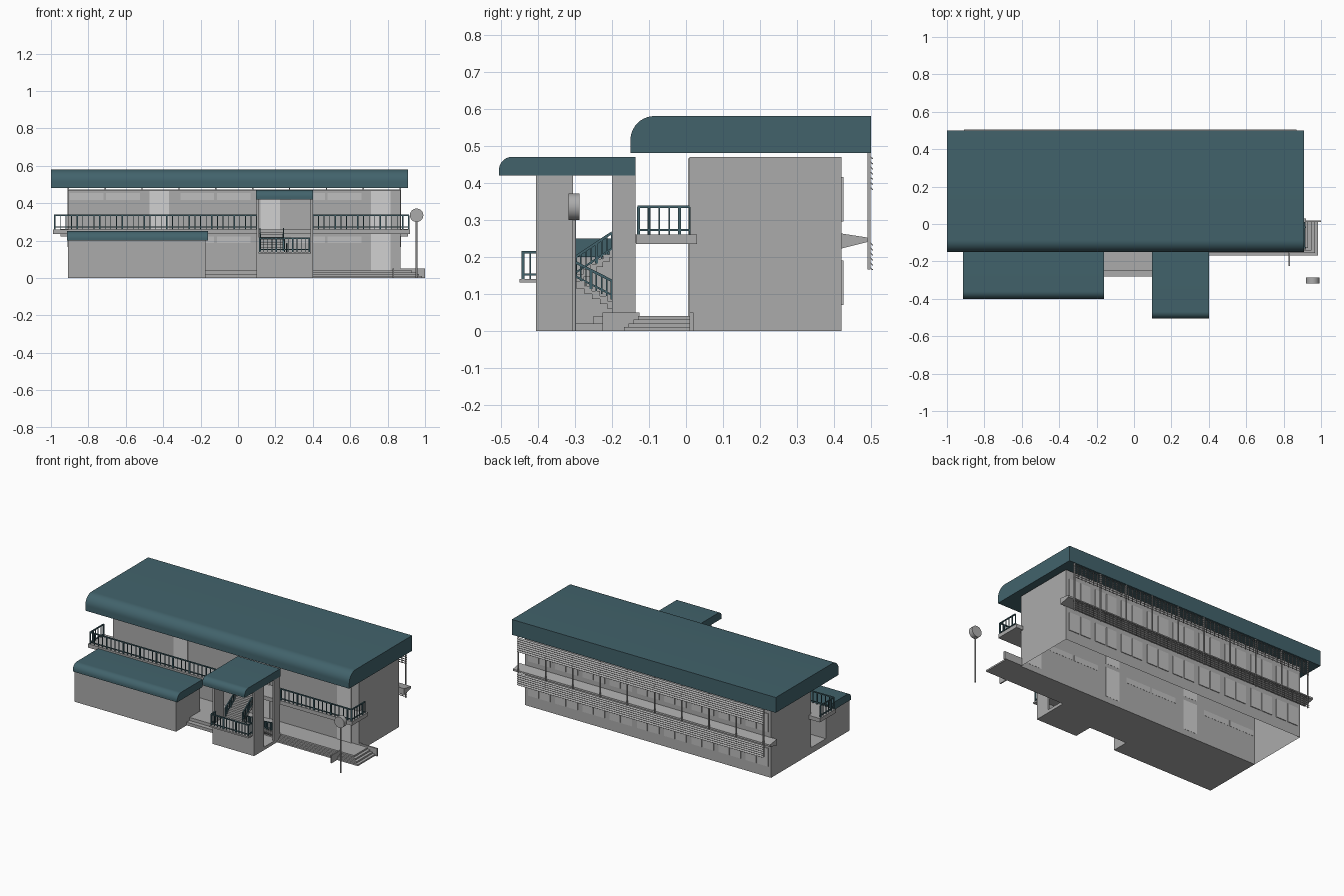
import bpy, bmesh, math
from mathutils import Vector, Matrix

cube = bpy.data.objects.get("Cube")
if cube:
    bpy.data.objects.remove(cube, do_unlink=True)


def material(name, rgb):
    m = bpy.data.materials.new(name)
    m.use_nodes = True
    m.diffuse_color = (*rgb, 1)
    m.node_tree.nodes["Principled BSDF"].inputs["Base Color"].default_value = (*rgb, 1)
    return m


TEAL = material("teal", (0.054, 0.124, 0.148))
GREY = material("concrete grey", (0.41, 0.41, 0.41))
GLASS = material("window grey", (0.52, 0.52, 0.52))
DOOR = material("door pale grey", (0.64, 0.64, 0.64))


def finish(bm, name, mat):
    bmesh.ops.recalc_face_normals(bm, faces=bm.faces)
    mesh = bpy.data.meshes.new(name)
    bm.to_mesh(mesh)
    bm.free()
    mesh.materials.append(mat)
    ob = bpy.data.objects.new(name, mesh)
    bpy.context.collection.objects.link(ob)
    return ob


def add_box(bm, x, y, z):
    size = (x[1] - x[0], y[1] - y[0], z[1] - z[0], 1)
    mid = Vector((x[0] + x[1], y[0] + y[1], z[0] + z[1])) / 2
    bmesh.ops.create_cube(bm, size=1, matrix=Matrix.Translation(mid) @ Matrix.Diagonal(size))


def boxes(name, mat, *parts):
    bm = bmesh.new()
    for p in parts:
        add_box(bm, *p)
    return finish(bm, name, mat)


def add_beam(bm, a, b, t):
    a, b = Vector(a), Vector(b)
    d = b - a
    m = Matrix.Translation((a + b) / 2) @ d.to_track_quat("Z", "Y").to_matrix().to_4x4()
    bmesh.ops.create_cube(bm, size=1, matrix=m @ Matrix.Diagonal((t, t, d.length, 1)))


def extrude_profile(name, mat, x0, x1, profile):
    bm = bmesh.new()
    face = bm.faces.new([bm.verts.new((x0, y, z)) for y, z in profile])
    ext = bmesh.ops.extrude_face_region(bm, geom=[face], use_keep_orig=True)
    moved = [v for v in ext["geom"] if isinstance(v, bmesh.types.BMVert)]
    bmesh.ops.translate(bm, verts=moved, vec=(x1 - x0, 0, 0))
    return finish(bm, name, mat)


def smooth(ob):
    bpy.ops.object.select_all(action="DESELECT")
    ob.select_set(True)
    bpy.context.view_layer.objects.active = ob
    bpy.ops.object.shade_smooth_by_angle(angle=math.radians(30))


def roof(name, x, y, z, r):
    # Slab with its upper front edge rounded
    arc = [math.pi / 2 * i / 10 for i in range(11)]
    front = [(y[0] + r - r * math.cos(a), z[1] - r + r * math.sin(a)) for a in arc]
    smooth(extrude_profile(name, TEAL, *x, [(y[1], z[0]), (y[0], z[0]), *front, (y[1], z[1])]))


def railing(name, path, height, step):
    # Top and bottom rails with evenly spaced upright bars
    bm = bmesh.new()
    up = Vector((0, 0, height))
    foot = Vector((0, 0, 0.012))
    for a, b in zip(path, path[1:]):
        a, b = Vector(a), Vector(b)
        add_beam(bm, a + up, b + up, 0.007)
        add_beam(bm, a + foot, b + foot, 0.005)
        n = max(1, round((b - a).length / step))
        for i in range(n + 1):
            p = a.lerp(b, i / n)
            add_beam(bm, p, p + up, 0.008 if i % 4 == 0 else 0.004)
    finish(bm, name, TEAL)


# Main block, open underneath
X0, X1, Y0, Y1 = -0.91, 0.87, 0.01, 0.42
bm = bmesh.new()
add_box(bm, (X0, X1), (Y0, Y1), (0, 0.47))
bottom = [f for f in bm.faces if all(v.co.z < 0.001 for v in f.verts)]
bmesh.ops.delete(bm, geom=bottom, context="FACES_ONLY")
finish(bm, "main_walls", GREY)
roof("main_roof", (-1, 0.91), (-0.15, 0.5), (0.48, 0.58), 0.065)

# Front doors and high windows, repeated on both floors
doors, windows = [], []
front = (Y0 - 0.005, Y0 + 0.001)
for floor, top in ((0.04, 0.235), (0.26, 0.465)):
    for bay in range(3):
        c = -0.42 + bay * 0.592
        doors.append(((c - 0.052, c + 0.052), front, (floor, top)))
        for left in (c - 0.48, c - 0.285):
            windows.append(((left, left + 0.18), front, (top - 0.048, top - 0.012)))
boxes("front_doors", DOOR, *doors)
boxes("front_windows", GLASS, *windows)

# Back windows in pairs
back = []
for z in (0.07, 0.295):
    for i in range(9):
        x = X0 + 0.02 + i * 0.197
        for k in (0, 0.085):
            back.append(((x + k, x + k + 0.075), (Y1 - 0.001, Y1 + 0.005), (z, z + 0.12)))
boxes("back_windows", GLASS, *back)

# Front gallery
boxes("gallery_slab", GREY, ((-0.99, 0.92), (-0.135, Y0), (0.235, 0.26)),
      ((-0.99, X0), (Y0, 0.03), (0.235, 0.26)), ((X1, 0.92), (Y0, 0.03), (0.235, 0.26)))
RY, RZ = -0.128, 0.26
railing("gallery_railing_right", [(-0.98, Y0, RZ), (-0.98, RY, RZ), (0.1, RY, RZ)], 0.075, 0.03)
railing("gallery_railing_left", [(0.4, RY, RZ), (0.912, RY, RZ), (0.912, Y0, RZ)], 0.075, 0.03)

# Low front wing
boxes("wing_walls", GREY, ((X0, -0.175), (-0.39, -0.145), (0, 0.2)))
roof("wing_roof", (-0.915, -0.16), (-0.4, -0.138), (0.2, 0.25), 0.04)

# Stair tower: side fins, rear pillars, front parapet
tower = [((0.1, 0.4), (-0.405, -0.395), (0, 0.13))]
for x in (0.1, 0.388):
    tower.append(((x, x + 0.012), (-0.405, -0.305), (0, 0.42)))
    tower.append(((x, x + 0.012), (-0.2, -0.137), (0, 0.42)))
boxes("tower_walls", GREY, *tower)
roof("tower_roof", (0.095, 0.402), (-0.505, -0.137), (0.42, 0.47), 0.036)
boxes("stair_landing", GREY, ((0.11, 0.39), (-0.45, -0.295), (0.13, 0.14)))
railing("landing_railing",
        [(0.115, -0.4, 0.14), (0.115, -0.44, 0.14), (0.382, -0.44, 0.14), (0.382, -0.4, 0.14)],
        0.072, 0.022)


def stairs(name, x, start, end, n):
    # Solid treads stepping from start (y, z) to end (y, z)
    dy, dz = (end[0] - start[0]) / n, (end[1] - start[1]) / n
    parts = []
    for i in range(n):
        ys = sorted((start[0] + i * dy, start[0] + (i + 1) * dy))
        z = start[1] + (i + 1) * dz
        parts.append((x, ys, (z - 1.6 * dz, z)))
    boxes(name, GREY, *parts)


stairs("lower_stairs", (0.255, 0.385), (-0.15, 0.04), (-0.295, 0.135), 7)
stairs("upper_stairs", (0.115, 0.245), (-0.295, 0.14), (-0.135, 0.26), 9)
for x in (0.26, 0.382):
    railing("lower_stair_railing", [(x, -0.2, 0.085), (x, -0.298, 0.135)], 0.05, 0.016)
for x in (0.118, 0.243):
    railing("upper_stair_railing", [(x, -0.298, 0.145), (x, -0.2, 0.21)], 0.055, 0.016)

# Ground floor paving with stepped edge
boxes("paving", GREY, ((X0, 0.4), (-0.16, Y0), (0, 0.04)),
      ((0.1, 0.4), (-0.395, -0.16), (0, 0.02)),
      ((-0.175, 0.1), (-0.28, -0.16), (0, 0.02)),
      ((-0.175, 0.1), (-0.25, -0.16), (0.02, 0.04)))
boxes("entrance_steps", GREY, *[((0.4, 0.985 - i * 0.018), (-0.168 + i * 0.013, Y0),
                                 (i * 0.01, (i + 1) * 0.01)) for i in range(4)])
boxes("step_walls", GREY, ((X1, 1.0), (Y0, 0.02), (0, 0.05)),
      ((0.826, 0.834), (-0.225, -0.125), (0, 0.05)))

# Rear sun shading: tapered ledge, hangers, slatted screens
extrude_profile("rear_ledge", GREY, -0.95, 0.91,
                [(Y1 - 0.002, 0.222), (0.49, 0.24), (0.49, 0.252), (Y1 - 0.002, 0.263)])
slats = bmesh.new()
bars = bmesh.new()
for low, high in ((0.168, 0.235), (0.385, 0.468)):
    n = round((high - low) / 0.0135)
    for i in range(n + 1):
        z = low + (high - low) * i / n
        m = Matrix.Translation(((X0 + X1) / 2, 0.5, z)) @ Matrix.Rotation(math.radians(-40), 4, "X")
        bmesh.ops.create_cube(slats, size=1, matrix=m @ Matrix.Diagonal((X1 - X0, 0.012, 0.003, 1)))
    for i in range(61):
        x = X0 + (X1 - X0) * i / 60
        add_beam(bars, (x, 0.494, low), (x, 0.494, high), 0.004)
for i in range(10):
    x = X0 + 0.003 + (X1 - X0 - 0.006) * i / 9
    add_beam(bars, (x, 0.494, 0.165), (x, 0.494, 0.48), 0.007)
finish(slats, "rear_screen_slats", GREY)
finish(bars, "rear_screen_bars", GREY)

# Street sign: round drum on a post
for name, r, depth, rot, pos in (
        ("sign_post", 0.005, 0.31, 0, (0.955, -0.302, 0.155)),
        ("sign_drum", 0.036, 0.03, math.pi / 2, (0.955, -0.302, 0.335))):
    bm = bmesh.new()
    bmesh.ops.create_cone(bm, cap_ends=True, segments=28, radius1=r, radius2=r, depth=depth,
                          matrix=Matrix.Translation(pos) @ Matrix.Rotation(rot, 4, "X"))
    smooth(finish(bm, name, GREY))
